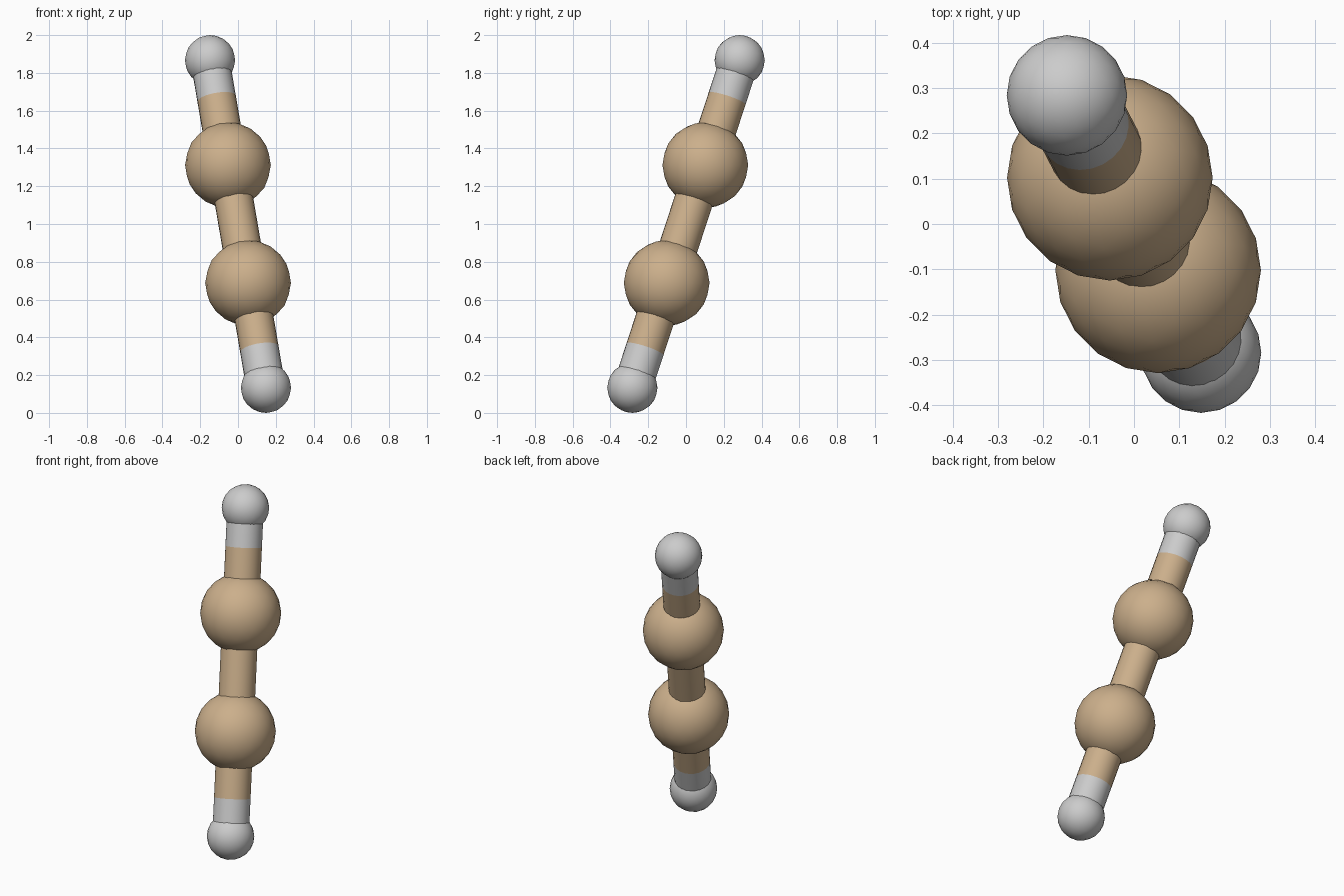
import bpy
from mathutils import Vector

if "Cube" in bpy.data.objects:
    bpy.data.objects.remove(bpy.data.objects["Cube"])

CENTRE = Vector((0, 0, 1))
AXIS = Vector((-0.148, 0.284, 0.867))   # centre to the upper hydrogen atom
ROT = AXIS.to_track_quat('Z', 'Y')
CARBON_R, HYDROGEN_R, BOND_R = 0.227, 0.133, 0.103
CARBON_T, SEAM_T = 0.36, 0.765          # fractions along AXIS

tan = bpy.data.materials.new("carbon_tan")
tan.diffuse_color = (0.60, 0.43, 0.26, 1)
tan.use_nodes = True
tan.node_tree.nodes["Principled BSDF"].inputs["Base Color"].default_value = tan.diffuse_color


def finish(name, mat):
    ob = bpy.context.object
    ob.name = name
    if mat:
        ob.data.materials.append(mat)
    return ob


def atom(name, t, radius, mat=None):
    bpy.ops.mesh.primitive_ico_sphere_add(subdivisions=3, radius=radius,
                                          location=CENTRE + AXIS * t)
    bpy.ops.object.shade_smooth()
    finish(name, mat)


def bond(name, t0, t1, mat=None):
    bpy.ops.mesh.primitive_cylinder_add(
        vertices=24, radius=BOND_R, depth=AXIS.length * abs(t1 - t0),
        end_fill_type='NOTHING', location=CENTRE + AXIS * (t0 + t1) / 2,
        rotation=ROT.to_euler())
    bpy.ops.object.shade_smooth_by_angle()
    finish(name, mat)


# Central carbon-carbon bond
bond("central_bond", -CARBON_T, CARBON_T, tan)

# Matching atoms and two-tone outer bonds at each end
for side, s in (("upper", 1), ("lower", -1)):
    atom(side + "_carbon", s * CARBON_T, CARBON_R, tan)
    atom(side + "_hydrogen", s, HYDROGEN_R)
    bond(side + "_bond_carbon_half", s * CARBON_T, s * SEAM_T, tan)
    bond(side + "_bond_hydrogen_half", s * SEAM_T, s, None)
